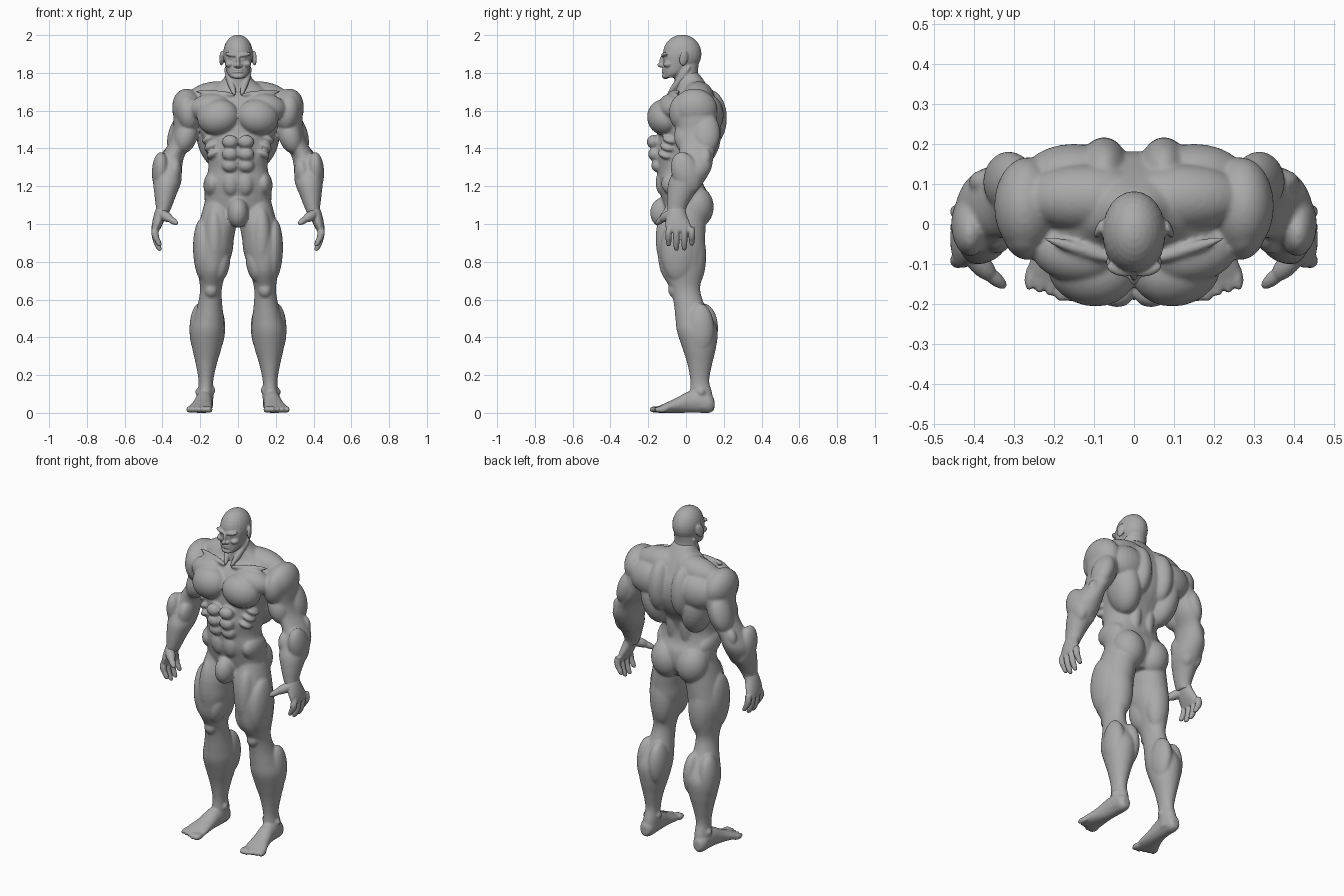
import bpy, bmesh, math
from mathutils import Vector, Matrix, Euler

skin = bpy.data.materials.new("plain grey")
skin.diffuse_color = (0.40, 0.40, 0.40, 1)


def spline(rows, steps=4):
    """Smooth in-between rows through the given sections."""
    out = []
    for i in range(len(rows) - 1):
        p0, p1, p2, p3 = (Vector(rows[min(max(i + k, 0), len(rows) - 1)]) for k in (-1, 0, 1, 2))
        for s in range(steps):
            t = s / steps
            out.append(0.5 * (2 * p1 + (p2 - p0) * t + (2 * p0 - 5 * p1 + 4 * p2 - p3) * t * t
                              + (3 * p1 - p0 - 3 * p2 + p3) * t ** 3))
    return out + [Vector(rows[-1])]


def tube(bm, rows, axis='z', e=1.0, n=28):
    """Loft oval sections (x, y, z, radius a, radius b) lying across z or y."""
    rings = []
    for x, y, z, a, b in spline(rows):
        ring = []
        for k in range(n):
            c, s = math.cos(2 * math.pi * k / n), math.sin(2 * math.pi * k / n)
            u = a * math.copysign(abs(c) ** e, c)
            v = b * math.copysign(abs(s) ** e, s)
            ring.append(bm.verts.new((x + u, y + v, z) if axis == 'z' else (x + u, y, z + v)))
        rings.append(ring)
    for r, q in zip(rings, rings[1:]):
        for k in range(n):
            bm.faces.new((r[k], r[(k + 1) % n], q[(k + 1) % n], q[k]))
    bm.faces.new(rings[0][::-1])
    bm.faces.new(rings[-1])


def blob(bm, pos, rad, rot=(0, 0, 0)):
    """Ellipsoid muscle, rotation in degrees."""
    m = (Matrix.Translation(pos) @ Euler([math.radians(a) for a in rot]).to_matrix().to_4x4()
         @ Matrix.Diagonal((*rad, 1)))
    bmesh.ops.create_uvsphere(bm, u_segments=24, v_segments=16, radius=1, matrix=m)


def strand(bm, p, q, r):
    """Ellipsoid stretched between two points."""
    p, q = Vector(p), Vector(q)
    d = q - p
    m = (Matrix.Translation((p + q) / 2) @ d.to_track_quat('Z', 'Y').to_matrix().to_4x4()
         @ Matrix.Diagonal((r, r, d.length / 2 + r, 1)))
    bmesh.ops.create_uvsphere(bm, u_segments=16, v_segments=12, radius=1, matrix=m)


def finish(name, bm, voxel, smooth):
    """Mirror the half, fuse the overlapping masses into one skin and relax it."""
    bmesh.ops.recalc_face_normals(bm, faces=bm.faces)
    me = bpy.data.meshes.new(name)
    bm.to_mesh(me)
    bm.free()
    ob = bpy.data.objects.new(name, me)
    bpy.context.collection.objects.link(ob)
    mi = ob.modifiers.new("mirror", 'MIRROR')
    mi.use_mirror_merge = False
    rm = ob.modifiers.new("fuse", 'REMESH')
    rm.mode = 'VOXEL'
    rm.voxel_size = voxel
    rm.use_smooth_shade = True
    sm = ob.modifiers.new("relax", 'SMOOTH')
    sm.factor = 0.5
    sm.iterations = smooth
    bpy.ops.object.select_all(action='DESELECT')
    ob.select_set(True)
    bpy.context.view_layer.objects.active = ob
    bpy.ops.object.convert(target='MESH')
    ob.data.materials.clear()
    ob.data.materials.append(skin)
    for p in ob.data.polygons:
        p.use_smooth = True
        p.material_index = 0


# ---- body: torso, legs, feet and arms ----
b = bmesh.new()
# torso core
tube(b, [(0, -.01, 1.00, .09, .08), (0, 0, 1.08, .165, .115), (0, -.01, 1.16, .178, .125),
         (0, -.03, 1.22, .175, .118), (0, -.035, 1.29, .158, .118), (0, -.03, 1.36, .163, .135),
         (0, 0, 1.44, .185, .155), (0, .015, 1.52, .21, .165), (0, .02, 1.60, .23, .155),
         (0, .025, 1.66, .21, .125), (0, .035, 1.71, .15, .09), (0, .025, 1.76, .085, .07),
         (0, .01, 1.80, .06, .055)], e=.88)
# chest, shoulders and collar bones
blob(b, (.105, -.115, 1.565), (.112, .09, .095), (0, 12, 12))
blob(b, (.15, -.07, 1.62), (.11, .075, .07), (0, 10, 10))
blob(b, (.265, .045, 1.605), (.083, .122, .112), (0, 10, 0))
blob(b, (.265, -.015, 1.59), (.062, .075, .10), (0, 8, 0))
strand(b, (.03, -.095, 1.685), (.21, -.04, 1.70), .016)
# trapezius, shoulder blades, lats and spine muscles
blob(b, (.12, .065, 1.665), (.16, .085, .09), (0, 6, 0))
blob(b, (.15, .115, 1.58), (.13, .085, .105))
blob(b, (.075, .125, 1.56), (.065, .092, .15))
blob(b, (.135, .075, 1.46), (.085, .11, .16), (-6, 10, 0))
blob(b, (.045, .045, 1.30), (.042, .052, .17), (-8, 0, 0))
# abdominals, ribs and obliques
for z, y in ((1.435, -.172), (1.37, -.165), (1.31, -.148)):
    blob(b, (.042, y, z), (.043, .036, .036))
blob(b, (.038, -.115, 1.22), (.05, .046, .075))
for k in range(3):
    blob(b, (.125 + .012 * k, -.105 + .012 * k, 1.37 + .04 * k), (.045, .045, .022), (0, 25, 30))
blob(b, (.135, -.035, 1.205), (.048, .098, .07), (-12, 0, 0))
# pelvis front and buttocks
blob(b, (0, -.12, 1.06), (.055, .07, .08))
blob(b, (.085, .055, 1.09), (.092, .092, .11), (0, 8, 0))

# legs
tube(b, [(.105, 0, 1.12, .07, .10), (.105, -.015, 1.02, .097, .12), (.122, -.025, .92, .10, .126),
         (.130, -.025, .85, .10, .125), (.138, -.02, .75, .076, .115), (.143, -.005, .66, .058, .08),
         (.148, .015, .58, .064, .08), (.155, .042, .50, .08, .098), (.162, .06, .43, .09, .108),
         (.165, .07, .34, .077, .088), (.168, .073, .26, .056, .066), (.17, .073, .17, .039, .05),
         (.172, .08, .10, .042, .06), (.176, .085, .03, .044, .062)])
# thigh muscles, knee cap and calves
blob(b, (.185, -.04, .86), (.053, .095, .17), (0, 2, 0))
blob(b, (.125, -.075, .90), (.06, .085, .19), (4, 0, 0))
blob(b, (.088, -.06, .79), (.045, .068, .10), (0, -10, 0))
blob(b, (.13, .04, .83), (.072, .067, .17))
blob(b, (.143, -.058, .65), (.036, .036, .042))
blob(b, (.118, .09, .45), (.05, .08, .13))
blob(b, (.205, .075, .44), (.052, .075, .14))
# feet
tube(b, [(.178, .15, .045, .022, .030), (.178, .125, .05, .04, .05), (.178, .07, .06, .045, .06),
         (.182, .01, .056, .047, .056), (.19, -.05, .04, .054, .04), (.20, -.11, .026, .066, .026),
         (.204, -.15, .017, .064, .017)], axis='y')
for k in range(5):
    blob(b, (.155 + .026 * k, -.16 + .007 * k * (k > 1), .018),
         (.021 if k == 0 else .014, .036, .018), (0, 0, 6))
blob(b, (.212, .08, .11), (.014, .02, .02))
blob(b, (.133, .07, .12), (.014, .02, .02))

# arms
tube(b, [(.255, .045, 1.66, .055, .085), (.268, .05, 1.58, .072, .11), (.278, .058, 1.50, .067, .105),
         (.302, .062, 1.43, .064, .10), (.345, .055, 1.36, .062, .092), (.37, .035, 1.29, .073, .098),
         (.375, 0, 1.22, .074, .093), (.385, -.03, 1.15, .057, .07), (.393, -.048, 1.09, .042, .052),
         (.402, -.052, 1.05, .034, .046)])
# biceps, triceps, elbow and forearm muscles
blob(b, (.275, .005, 1.465), (.06, .068, .095), (0, -18, 0))
blob(b, (.312, .105, 1.48), (.056, .076, .115), (0, -18, 0))
blob(b, (.375, .105, 1.355), (.035, .03, .05), (0, -20, 0))
blob(b, (.408, .0, 1.27), (.048, .075, .115), (20, 0, 0))
blob(b, (.345, .0, 1.25), (.046, .07, .10), (20, -10, 0))
finish("body", b, .007, 5)

# ---- hands ----
h = bmesh.new()
tube(h, [(.393, -.048, 1.10, .034, .044), (.408, -.05, 1.06, .034, .05), (.424, -.045, 1.01, .030, .064),
         (.436, -.036, .97, .022, .070), (.437, -.034, .955, .014, .066)])
for y, tip in ((-.092, .882), (-.051, .858), (-.009, .86), (.031, .885)):
    mid = (tip + .97) / 2
    tube(h, [(.438, y * .9, .985, .016, .017), (.440, y, .955, .019, .0175),
             (.434, y, mid, .018, .0165), (.424, y, tip + .025, .016, .015),
             (.416, y, tip + .006, .012, .011), (.413, y, tip, .005, .005)], n=16)
strand(h, (.408, -.075, 1.055), (.365, -.12, 1.03), .027)
strand(h, (.372, -.115, 1.035), (.332, -.148, 1.008), .018)
finish("hands", h, .004, 3)

# ---- head and neck ----
d = bmesh.new()
tube(d, [(0, .02, 1.68, .085, .085), (0, .012, 1.74, .072, .072), (0, 0, 1.80, .066, .064),
         (0, .005, 1.86, .06, .065)])
# skull and jaw
blob(d, (0, -.02, 1.90), (.079, .102, .102))
tube(d, [(0, -.085, 1.775, .040, .034), (0, -.065, 1.80, .058, .056), (0, -.048, 1.84, .068, .073),
         (0, -.032, 1.90, .076, .088), (0, -.02, 1.95, .066, .078)], e=.9)
# neck muscles
strand(d, (.062, .01, 1.82), (.022, -.085, 1.695), .018)
# brow, cheekbones, nose, eyes, lips and chin
blob(d, (.034, -.112, 1.896), (.036, .018, .012), (0, -10, 14))
blob(d, (.045, -.095, 1.846), (.024, .026, .018))
blob(d, (0, -.118, 1.868), (.011, .022, .034), (-18, 0, 0))
blob(d, (0, -.130, 1.842), (.013, .022, .014))
blob(d, (.013, -.122, 1.838), (.011, .014, .010))
blob(d, (.031, -.105, 1.876), (.014, .014, .009))
for z in (1.817, 1.804):
    blob(d, (0, -.117, z), (.027, .012, .0065))
blob(d, (0, -.108, 1.783), (.032, .02, .016))
# ears
blob(d, (.086, -.012, 1.878), (.010, .024, .040), (-12, 0, 22))
finish("head", d, .004, 3)
